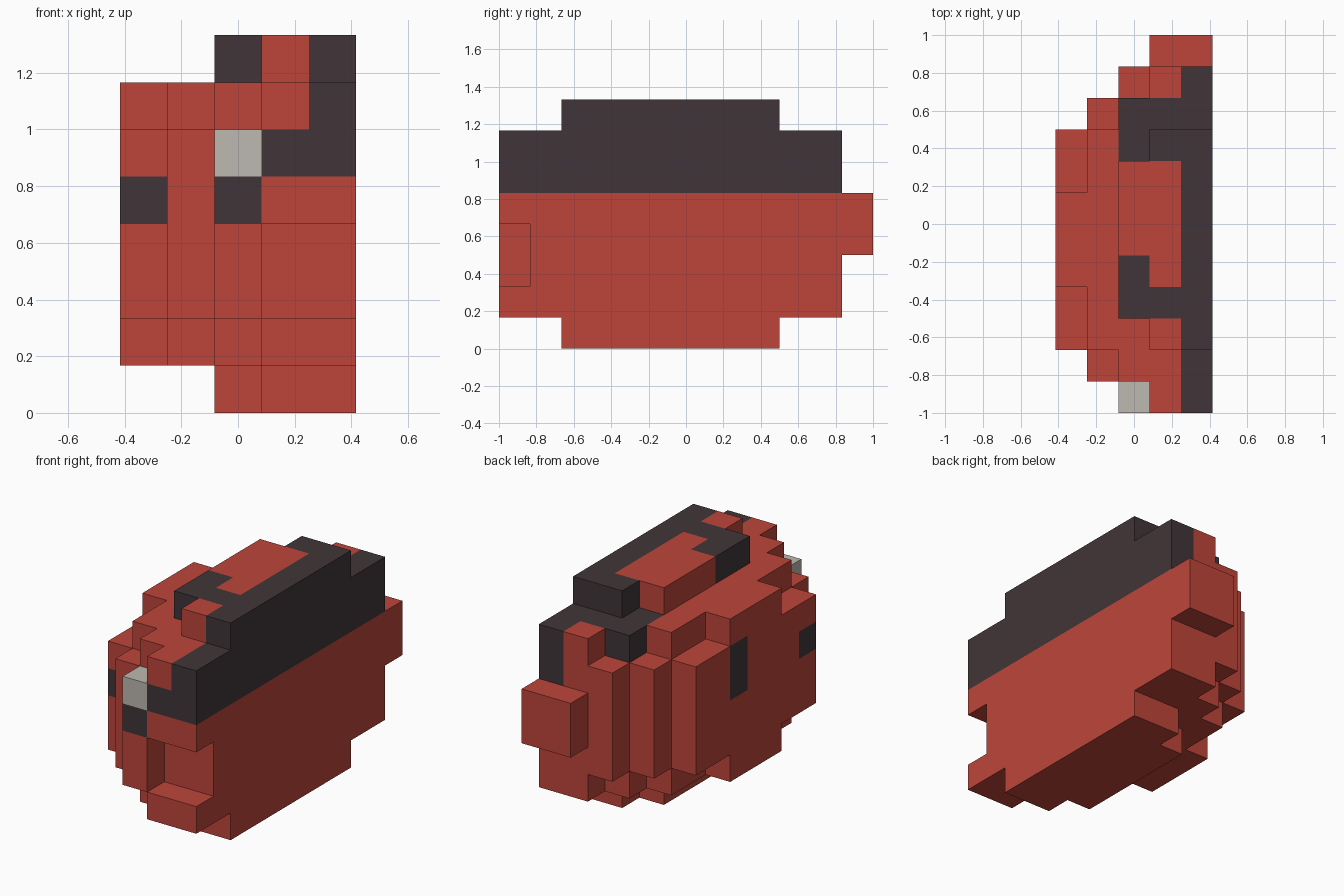
import bpy
import bmesh
from mathutils import Vector
from itertools import product

cube = bpy.data.objects.get("Cube")
if cube:
    bpy.data.objects.remove(cube, do_unlink=True)

UNIT = 1 / 6                              # edge of one block
ORIGIN = Vector((-2.5, -6, 0))            # corner of the block grid


def make_material(name, rgb):
    mat = bpy.data.materials.new(name)
    mat.use_nodes = True
    colour = (*rgb, 1)
    mat.diffuse_color = colour
    mat.node_tree.nodes["Principled BSDF"].inputs["Base Color"].default_value = colour
    return mat


RED, DARK, GREY = range(3)
MATERIALS = [
    make_material("brick_red", (0.51, 0.06, 0.042)),
    make_material("charcoal", (0.053, 0.036, 0.04)),
    make_material("pale_grey", (0.51, 0.48, 0.44)),
]


def box(xs, ys, zs):
    """Blocks in inclusive ranges along each axis."""
    return set(product(*(range(a, b + 1) for a, b in (xs, ys, zs))))


# Rounded half shell: each column gets shorter slabs towards top and bottom
shell = box((3, 4), (0, 10), (1, 6)) | box((3, 4), (2, 8), (0, 7))
shell |= box((2, 2), (0, 10), (2, 5)) | box((2, 2), (1, 9), (1, 6)) | box((2, 2), (3, 7), (0, 7))
shell |= box((1, 1), (1, 9), (2, 5)) | box((1, 1), (2, 8), (1, 6))
shell |= box((0, 0), (2, 8), (2, 5)) | box((0, 0), (4, 6), (1, 6))
shell -= box((3, 4), (0, 0), (2, 3))      # front opening
lamp = box((2, 2), (0, 0), (5, 5))
shell -= lamp
rear_block = box((3, 4), (11, 11), (3, 4))
occupied = shell | lamp | rear_block

# Dark markings: centre band, top spots, brow, cheek and side spots
dark = box((4, 4), (0, 10), (5, 7))
dark |= box((2, 3), (3, 3), (7, 7)) | box((2, 2), (4, 4), (7, 7))
dark |= box((3, 3), (8, 8), (7, 7)) | box((2, 3), (9, 9), (6, 6)) | box((2, 2), (8, 8), (6, 6))
dark |= box((3, 3), (0, 0), (5, 5)) | box((2, 2), (0, 0), (4, 4))
dark |= box((0, 0), (2, 2), (4, 4)) | box((0, 0), (6, 6), (4, 5))


def block_colour(cell):
    if cell in lamp:
        return GREY
    return DARK if cell in dark else RED


def build(name, cells):
    """Skin the blocks with their exposed faces and merge flat areas of one colour."""
    bm = bmesh.new()
    for cell in sorted(cells):
        centre = Vector(cell) + Vector((0.5, 0.5, 0.5))
        for axis, sign in product(range(3), (-1, 1)):
            normal = Vector((0, 0, 0))
            normal[axis] = sign
            if tuple(int(c + n) for c, n in zip(cell, normal)) in occupied:
                continue
            u = Vector((0, 0, 0))
            u[(axis + 1) % 3] = 0.5
            v = normal.cross(u)
            corners = [centre + normal / 2 + a * u + b * v
                       for a, b in ((-1, -1), (1, -1), (1, 1), (-1, 1))]
            face = bm.faces.new([bm.verts.new((p + ORIGIN) * UNIT) for p in corners])
            face.material_index = block_colour(cell)
    bmesh.ops.remove_doubles(bm, verts=bm.verts, dist=0.001)
    bmesh.ops.dissolve_limit(bm, angle_limit=0.01, verts=bm.verts,
                             edges=bm.edges, delimit={'MATERIAL'})
    mesh = bpy.data.meshes.new(name)
    bm.to_mesh(mesh)
    bm.free()
    for mat in MATERIALS:
        mesh.materials.append(mat)
    obj = bpy.data.objects.new(name, mesh)
    bpy.context.collection.objects.link(obj)


build("shell", shell)
build("front_lamp", lamp)
build("rear_block", rear_block)
